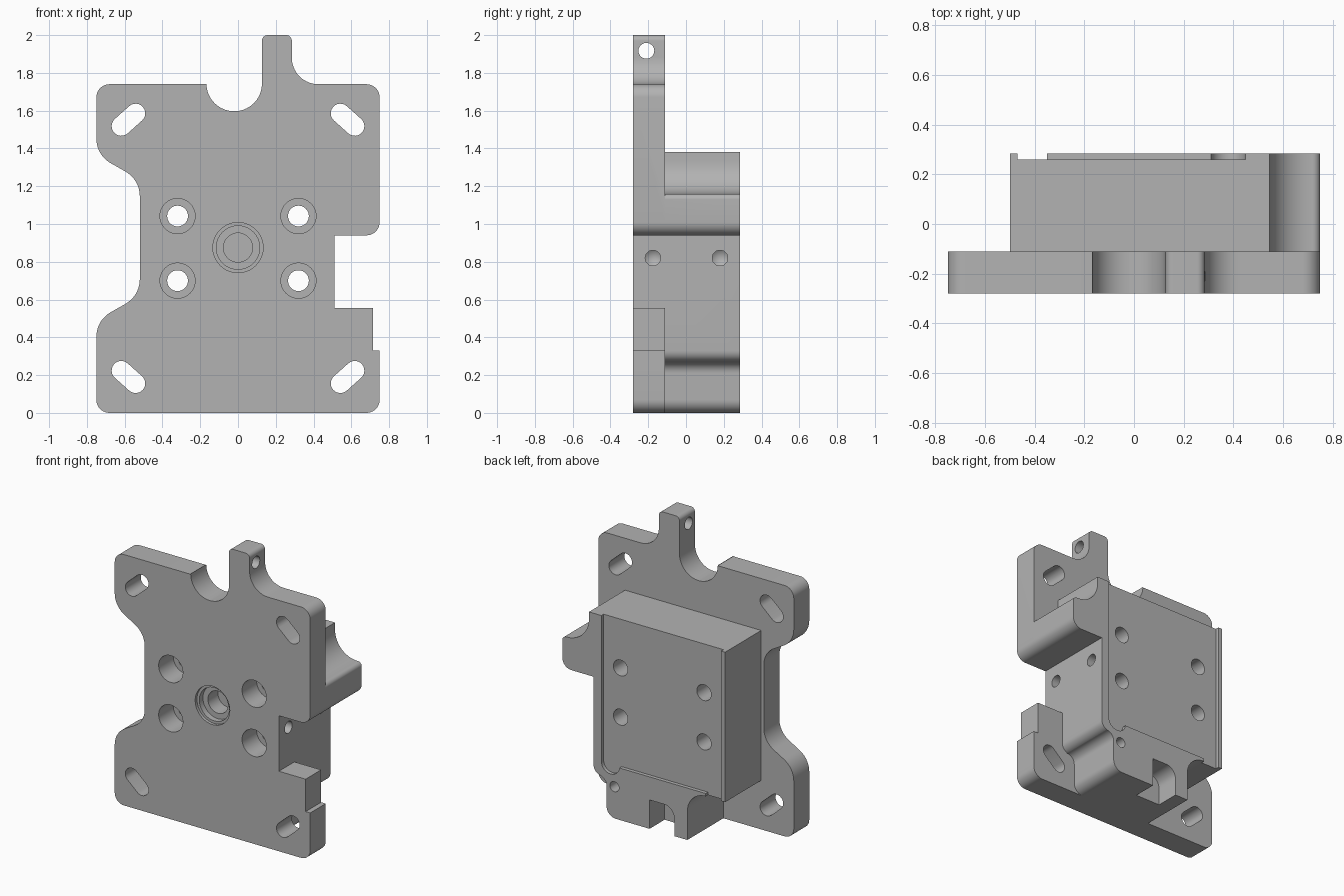
import bpy, bmesh, math
from mathutils import Vector

cube = bpy.data.objects.get("Cube")
if cube:
    bpy.data.objects.remove(cube, do_unlink=True)

GREY = (0.45, 0.45, 0.45, 1.0)
metal = bpy.data.materials.new("machined grey")
metal.use_nodes = True
metal.diffuse_color = GREY
metal.node_tree.nodes["Principled BSDF"].inputs["Base Color"].default_value = GREY

FRONT, SEAM, FLOOR, BACK = -0.28, -0.11, 0.26, 0.285


def rounded(corners, steps=10):
    """Outline from (x, z[, radius]) corners, each radius turned into an arc."""
    pts, n = [], len(corners)
    for i, c in enumerate(corners):
        p = Vector(c[:2])
        if len(c) == 2:
            pts.append(p)
            continue
        a = (Vector(corners[i - 1][:2]) - p).normalized()
        b = (Vector(corners[(i + 1) % n][:2]) - p).normalized()
        half = a.angle(b) / 2
        centre = p + (a + b).normalized() * c[2] / math.sin(half)
        start = p + a * c[2] / math.tan(half) - centre
        end = p + b * c[2] / math.tan(half) - centre
        sweep = start.angle_signed(end)
        for k in range(steps + 1):
            t = -sweep * k / steps
            pts.append(centre + Vector((start.x * math.cos(t) - start.y * math.sin(t),
                                        start.x * math.sin(t) + start.y * math.cos(t))))
    return pts


def prism(name, outline, y0, y1):
    """Extrude an x-z outline from y0 to y1."""
    bm = bmesh.new()
    face = bm.faces.new([bm.verts.new((p[0], y0, p[1])) for p in outline])
    ext = bmesh.ops.extrude_face_region(bm, geom=[face])["geom"]
    moved = [v for v in ext if isinstance(v, bmesh.types.BMVert)]
    bmesh.ops.translate(bm, verts=moved, vec=(0, y1 - y0, 0))
    bmesh.ops.recalc_face_normals(bm, faces=bm.faces)
    mesh = bpy.data.meshes.new(name)
    bm.to_mesh(mesh)
    bm.free()
    mesh.materials.append(metal)
    ob = bpy.data.objects.new(name, mesh)
    bpy.context.collection.objects.link(ob)
    return ob


def boolean(target, tool, operation):
    mod = target.modifiers.new(operation, "BOOLEAN")
    mod.operation, mod.solver, mod.object = operation, "EXACT", tool
    bpy.context.view_layer.objects.active = target
    bpy.ops.object.modifier_apply(modifier=mod.name)
    bpy.data.objects.remove(tool, do_unlink=True)


def circle(x, z, r, n=40):
    return [(x + r * math.cos(math.tau * k / n), z + r * math.sin(math.tau * k / n))
            for k in range(n)]


def cut(outline, y0, y1):
    boolean(body, prism("cutter", outline, y0, y1), "DIFFERENCE")


def side_drill(x0, x1, y, z, r, tip=0.0):
    """Drill along x, ending in a cone of the given length."""
    bm = bmesh.new()
    rings = [[bm.verts.new((x, y + b, z + c)) for b, c in circle(0, 0, r, 24)] for x in (x0, x1)]
    bm.faces.new(rings[0])
    for k in range(24):
        j = (k + 1) % 24
        bm.faces.new((rings[0][k], rings[0][j], rings[1][j], rings[1][k]))
    if tip:
        apex = bm.verts.new((x1 - tip, y, z))
        for k in range(24):
            bm.faces.new((rings[1][k], rings[1][(k + 1) % 24], apex))
    else:
        bm.faces.new(rings[1])
    bmesh.ops.recalc_face_normals(bm, faces=bm.faces)
    mesh = bpy.data.meshes.new("drill")
    bm.to_mesh(mesh)
    bm.free()
    mesh.materials.append(metal)
    tool = bpy.data.objects.new("drill", mesh)
    bpy.context.collection.objects.link(tool)
    boolean(body, tool, "DIFFERENCE")


# Front plate with tab, top bite, waisted left edge and stepped right edge
body = prism("mounting_bracket", rounded([
    (-0.75, 0, 0.07), (0.75, 0, 0.07), (0.75, 0.33), (0.715, 0.33), (0.715, 0.555),
    (0.51, 0.555), (0.51, 0.94), (0.75, 0.94, 0.07), (0.75, 1.74, 0.07),
    (0.285, 1.74, 0.14), (0.285, 2, 0.03), (0.127, 2, 0.03),
    (0.127, 1.597, 0.146), (-0.167, 1.597, 0.146), (-0.167, 1.74),
    (-0.75, 1.74, 0.07), (-0.75, 1.365, 0.15), (-0.52, 1.235, 0.15),
    (-0.52, 0.62, 0.15), (-0.75, 0.49, 0.15)]), FRONT, SEAM)

# Rear block with side arm and narrow foot
block = prism("rear_block", rounded([
    (-0.5, 0.34), (-0.21, 0.34, 0.14), (-0.21, 0), (0.41, 0, 0.07),
    (0.41, 0.27, 0.06), (0.51, 0.27, 0.06), (0.51, 0.94), (0.75, 0.94, 0.07),
    (0.75, 1.16, 0.03), (0.545, 1.16, 0.17), (0.545, 1.38), (-0.5, 1.38)]), SEAM, BACK)
boolean(body, block, "UNION")

# Shallow rear recess with corner relief
cut([(-0.47, 1.5), (-0.47, 0.2), (-0.35, 0.2), (-0.35, 0.36), (0.45, 0.36), (0.45, 1.5)],
    FLOOR, BACK + 0.1)
cut(circle(0.38, 0.37, 0.07), FLOOR, BACK + 0.1)

# Slot under the foot and its small rear screw hole
cut(rounded([(-0.11, -0.1), (0.08, -0.1), (0.08, 0.2), (-0.11, 0.2, 0.08)]), 0.12, BACK + 0.1)
cut(circle(0.35, 0.22, 0.035), 0.1, BACK + 0.1)

# Four counterbored through holes
for x in (-0.32, 0.32):
    for z in (0.70, 1.042):
        cut(circle(x, z, 0.093), FRONT - 0.1, -0.12)
        cut(circle(x, z, 0.055), FRONT - 0.1, BACK + 0.1)

# Stepped central bore
for r, depth in ((0.133, 0.02), (0.115, 0.06), (0.077, 0.17)):
    cut(circle(0, 0.875, r), FRONT - 0.1, FRONT + depth)

# Diagonal slots at the plate corners
for sx in (-1, 1):
    for z, slope in ((1.552, 1), (0.19, -1)):
        ends = Vector((0.038 * -sx, 0.034 * slope))
        along = ends.normalized()
        side = Vector((-along.y, along.x))
        arc = [along * math.sin(t) + side * math.cos(t)
               for t in (math.pi * k / 12 for k in range(13))]
        half = [ends + p * 0.051 for p in arc]
        mid = Vector((0.58 * sx, z))
        cut([mid + p for p in half] + [mid - p for p in half], FRONT - 0.1, SEAM + 0.05)

# Cross holes in the tab and the right side
side_drill(0.4, 0.05, -0.21, 1.917, 0.042)
for y in (-0.175, 0.18):
    side_drill(0.6, 0.38, y, 0.82, 0.041, 0.03)

bpy.ops.object.select_all(action="DESELECT")
body.select_set(True)
bpy.context.view_layer.objects.active = body
bpy.ops.object.shade_smooth_by_angle(angle=math.radians(30))
